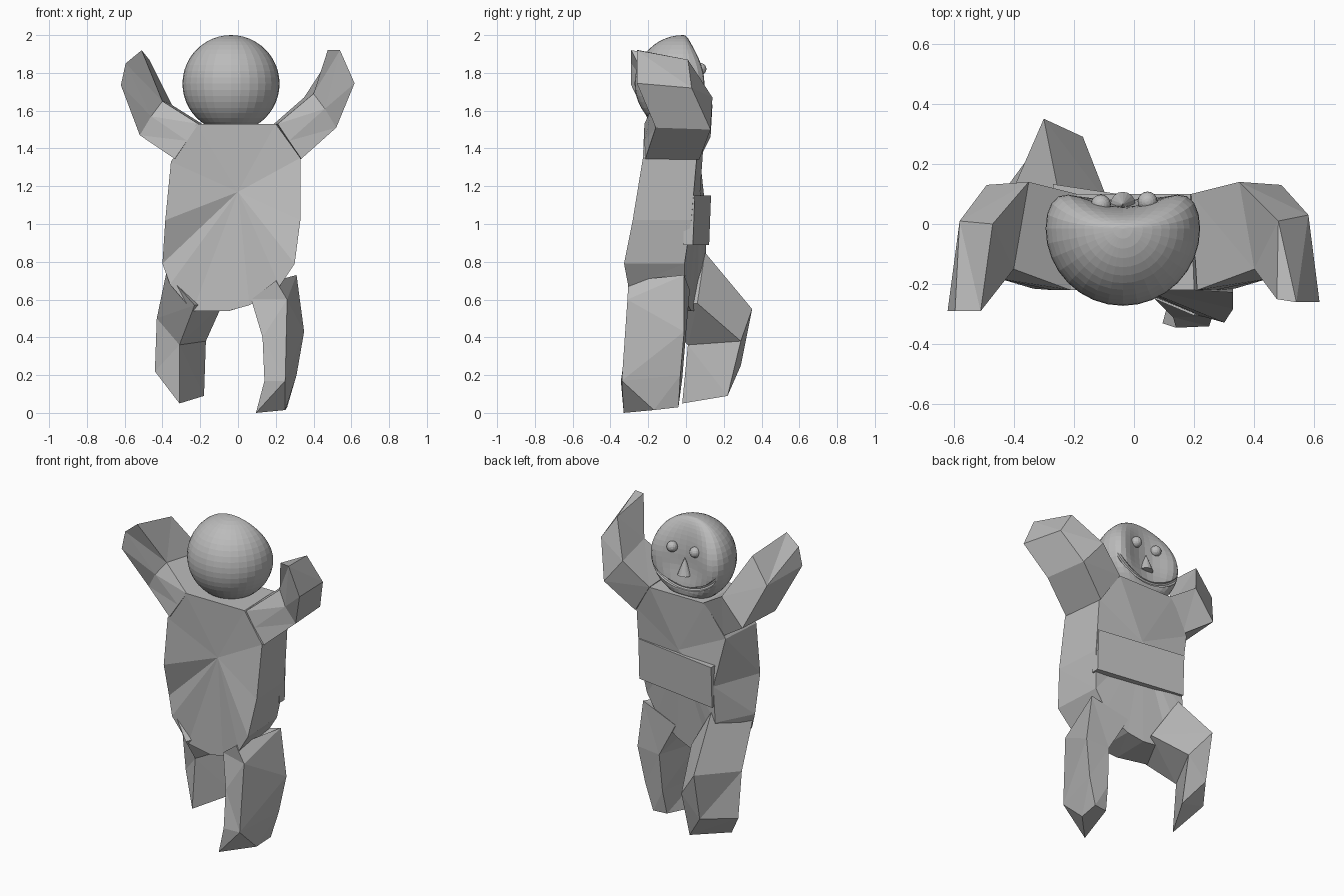
import bpy
import bmesh
from math import radians
from mathutils import Vector

if "Cube" in bpy.data.objects:
    bpy.data.objects.remove(bpy.data.objects["Cube"])

grey = bpy.data.materials.new("plain grey")
grey.use_nodes = True
colour = (0.5, 0.5, 0.5, 1)
grey.diffuse_color = colour
grey.node_tree.nodes["Principled BSDF"].inputs["Base Color"].default_value = colour


def finish(name, bm):
    """Turn a bmesh into a named grey object."""
    bmesh.ops.recalc_face_normals(bm, faces=bm.faces)
    mesh = bpy.data.meshes.new(name)
    bm.to_mesh(mesh)
    bm.free()
    mesh.materials.append(grey)
    obj = bpy.data.objects.new(name, mesh)
    bpy.context.collection.objects.link(obj)
    return obj


def bridge(bm, lower, upper):
    count = len(lower)
    for i in range(count):
        j = (i + 1) % count
        bm.faces.new((lower[i], lower[j], upper[j], upper[i]))


def loft(name, rings):
    """Skin a chain of matching rings and close both ends."""
    bm = bmesh.new()
    loops = [[bm.verts.new(p) for p in ring] for ring in rings]
    for lower, upper in zip(loops, loops[1:]):
        bridge(bm, lower, upper)
    for end in (loops[0], loops[-1]):
        bm.faces.new(end)
    bmesh.ops.triangulate(bm, faces=[f for f in bm.faces])
    return finish(name, bm)


def twist(x, z):
    """Turn the hips: the left side comes forward below the shoulders."""
    return -0.16 * x * min(1, max(0, (1.5 - z) / 0.6))


# Torso: outline (x, z, front y, back y), narrower at the back on the right
outline = [(-0.22, 1.53, -0.22, 0.10), (0.20, 1.53, -0.22, 0.10),
           (0.33, 1.35, -0.215, 0.07), (0.33, 1.02, -0.24, 0.07),
           (0.30, 0.79, -0.28, 0.04), (0.22, 0.67, -0.27, 0.03),
           (0.06, 0.57, -0.23, 0.02), (-0.05, 0.54, -0.22, 0.02),
           (-0.24, 0.54, -0.20, 0.02), (-0.36, 0.68, -0.21, 0.03),
           (-0.40, 0.79, -0.19, 0.04), (-0.385, 1.02, -0.25, 0.06),
           (-0.355, 1.33, -0.22, 0.06)]
bm = bmesh.new()
front, back = [], []
for x, z, near, far in outline:
    taper = 0.7 if x < -0.3 and z < 1.2 else 0.94
    front.append(bm.verts.new((x, near + twist(x, z), z)))
    back.append(bm.verts.new((x * taper, far + twist(x, z), z)))
bridge(bm, front, back)
for rim, depth in ((front, -0.205), (back, 0.075)):
    hub = bm.verts.new((0, depth, 1.17))
    for i in range(len(rim)):
        bm.faces.new((rim[i - 1], rim[i], hub))
bmesh.ops.triangulate(bm, faces=[f for f in bm.faces])
finish("torso", bm)

# Raised panel across the belly side
bm = bmesh.new()
bmesh.ops.create_cube(bm, size=1)
for v in bm.verts:
    x = 0.305 if v.co.x > 0 else -0.27
    y = 0.092 - 0.15 * x
    if v.co.y < 0:
        y -= 0.06
    elif v.co.z < 0:
        y -= 0.01
    v.co = (x, y, 1.15 if v.co.z > 0 else 0.89)
finish("belly_panel", bm)

# Arms: shared rings, mirrored; the left elbow is raised and its hand is blunter
arm = [[(0.19, 0.10, 1.53), (0.31, 0.07, 1.34), (0.335, -0.215, 1.345),
        (0.27, -0.22, 1.44), (0.21, -0.22, 1.53)],
       [(0.35, 0.14, 1.65), (0.49, 0.13, 1.48), (0.52, -0.16, 1.49),
        (0.46, -0.18, 1.59), (0.40, -0.15, 1.67)]]
left_hand = [(0.48, 0.01, 1.87), (0.58, 0.03, 1.72), (0.617, -0.26, 1.745),
             (0.54, -0.26, 1.92), (0.475, -0.25, 1.92)]
right_hand = [(0.47, 0.00, 1.87), (0.58, 0.01, 1.71), (0.62, -0.29, 1.735),
              (0.595, -0.29, 1.85), (0.51, -0.29, 1.92)]
for name, side, lift, hand in (("left_arm", 1, 0.02, left_hand),
                               ("right_arm", -1, -0.02, right_hand)):
    loft(name, [[(side * x, y, z + lift * (k == 1)) for x, y, z in ring]
                for k, ring in enumerate(arm + [hand])])

# Legs: left stands forward, right is stepping back
loft("left_leg", [
    [(0.07, -0.25, 0.60), (0.20, -0.305, 0.70), (0.31, -0.01, 0.73), (0.06, 0.02, 0.65)],
    [(0.13, -0.31, 0.40), (0.26, -0.31, 0.60), (0.35, -0.01, 0.43), (0.19, 0.00, 0.42)],
    [(0.14, -0.345, 0.17), (0.25, -0.34, 0.17), (0.31, -0.03, 0.20), (0.18, -0.02, 0.18)],
    [(0.095, -0.33, 0.0), (0.25, -0.17, 0.015), (0.26, -0.04, 0.03), (0.17, -0.05, 0.03)]])
loft("right_leg", [
    [(-0.38, -0.13, 0.74), (-0.23, -0.20, 0.57), (-0.08, 0.06, 0.58), (-0.25, 0.10, 0.85)],
    [(-0.43, 0.05, 0.50), (-0.31, 0.01, 0.36), (-0.17, 0.29, 0.38), (-0.30, 0.35, 0.55)],
    [(-0.44, 0.10, 0.22), (-0.31, -0.02, 0.05), (-0.18, 0.22, 0.09), (-0.30, 0.29, 0.25)]])

# Head: ball pressed in on the face side, with fuller cheeks and chin
radius = 0.257
head_at = Vector((-0.037, -0.015, 1.743))
bm = bmesh.new()
bmesh.ops.create_uvsphere(bm, u_segments=32, v_segments=24, radius=radius)
for v in bm.verts:
    if v.co.y > 0:
        across, down = v.co.x / radius, min(0, v.co.z / radius)
        v.co.y *= 0.28 + 0.68 * across ** 2 + 0.5 * down ** 2
    v.co += head_at
head = finish("head", bm)

# Smile groove cut into the face
bpy.ops.mesh.primitive_torus_add(major_radius=0.3, minor_radius=0.014,
                                 major_segments=64, minor_segments=8,
                                 location=(-0.037, 0.085, 1.88),
                                 rotation=(radians(90), 0, 0))
cutter = bpy.context.object
cutter.hide_render = True
cut = head.modifiers.new("mouth", "BOOLEAN")
cut.operation = "DIFFERENCE"
cut.object = cutter
bpy.context.view_layer.objects.active = head
bpy.ops.object.modifier_apply(modifier=cut.name)
bpy.data.objects.remove(cutter)

# Eyes
for name, x, y in (("left_eye", 0.045, 0.075), ("right_eye", -0.11, 0.065)):
    bm = bmesh.new()
    bmesh.ops.create_uvsphere(bm, u_segments=16, v_segments=10, radius=0.033)
    bmesh.ops.translate(bm, verts=bm.verts, vec=(x, y, 1.82))
    finish(name, bm)

# Nose: cone pointing up the face
bm = bmesh.new()
bmesh.ops.create_cone(bm, cap_ends=True, segments=16, radius1=0.042, radius2=0, depth=0.11)
bmesh.ops.translate(bm, verts=bm.verts, vec=(-0.037, 0.065, 1.715))
finish("nose", bm)
